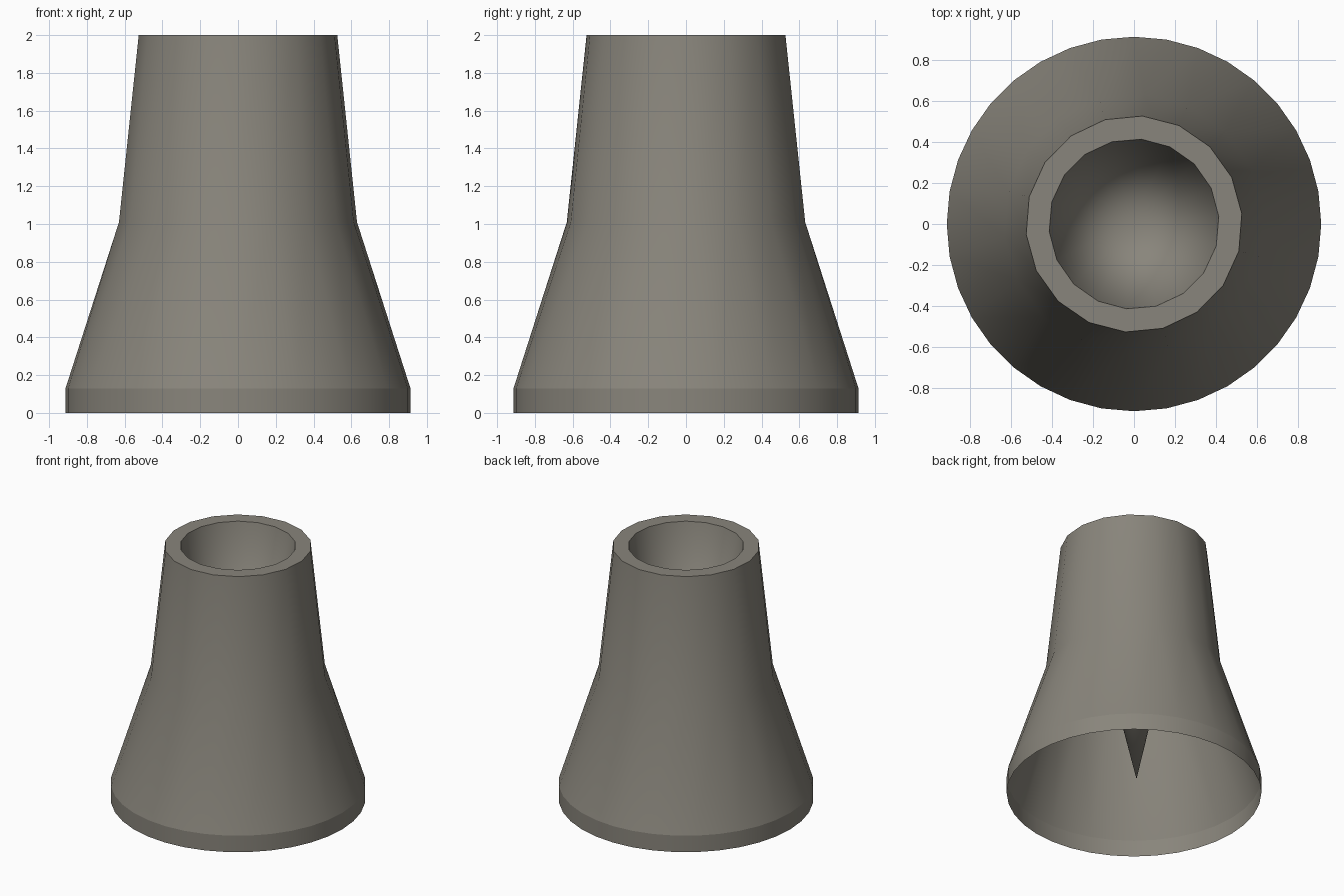
import bpy, bmesh, math

if "Cube" in bpy.data.objects:
    bpy.data.objects.remove(bpy.data.objects["Cube"])

grey = bpy.data.materials.new("warm_grey")
grey.diffuse_color = (0.25, 0.235, 0.2, 1)
grey.use_nodes = True
grey.node_tree.nodes["Principled BSDF"].inputs["Base Color"].default_value = grey.diffuse_color

bm = bmesh.new()


def ring(count, radius, z, offset=0.0):
    """One horizontal loop of vertices; offset in degrees."""
    verts = []
    for i in range(count):
        a = math.radians(offset + 360 * i / count)
        verts.append(bm.verts.new((radius * math.cos(a), radius * math.sin(a), z)))
    return verts


def bridge(low, high):
    n = len(low)
    for i in range(n):
        j = (i + 1) % n
        bm.faces.new((low[i], low[j], high[j], high[i]))


# 36-sided foot band, open underneath
foot = ring(36, 0.913, 0.0)
band = ring(36, 0.913, 0.13)
bridge(foot, band)

# 18-sided neck and lip
waist = ring(18, 0.633, 1.01, 5.5)
lip = ring(18, 0.528, 2.0, 5.5)
bore = ring(18, 0.415, 2.0, 5.0)
bridge(waist, lip)
bridge(lip, bore)

# flared skirt, joining 36 sides to 18
for i in range(18):
    k = (i + 1) % 18
    r0, r1, r2 = band[2 * i], band[2 * i + 1], band[2 * k]
    bm.faces.new((r0, r1, waist[i]))
    bm.faces.new((r1, r2, waist[k], waist[i]))

# long conical bore whose tip hangs inside the hollow skirt
tip = bm.verts.new((-0.015, 0.01, 0.115))
for i in range(18):
    bm.faces.new((bore[i], bore[(i + 1) % 18], tip))

mesh = bpy.data.meshes.new("flared_base")
bm.to_mesh(mesh)
bm.free()
mesh.materials.append(grey)
body = bpy.data.objects.new("flared_base", mesh)
bpy.context.collection.objects.link(body)

# smooth sides with crisp lip and foot edges
bpy.context.view_layer.objects.active = body
body.select_set(True)
bpy.ops.object.shade_smooth_by_angle(angle=math.radians(35))

# crisp crease on top of the foot band
for e in mesh.edges:
    if all(abs(mesh.vertices[v].co.z - 0.13) < 0.001 for v in e.vertices):
        e.use_edge_sharp = True
